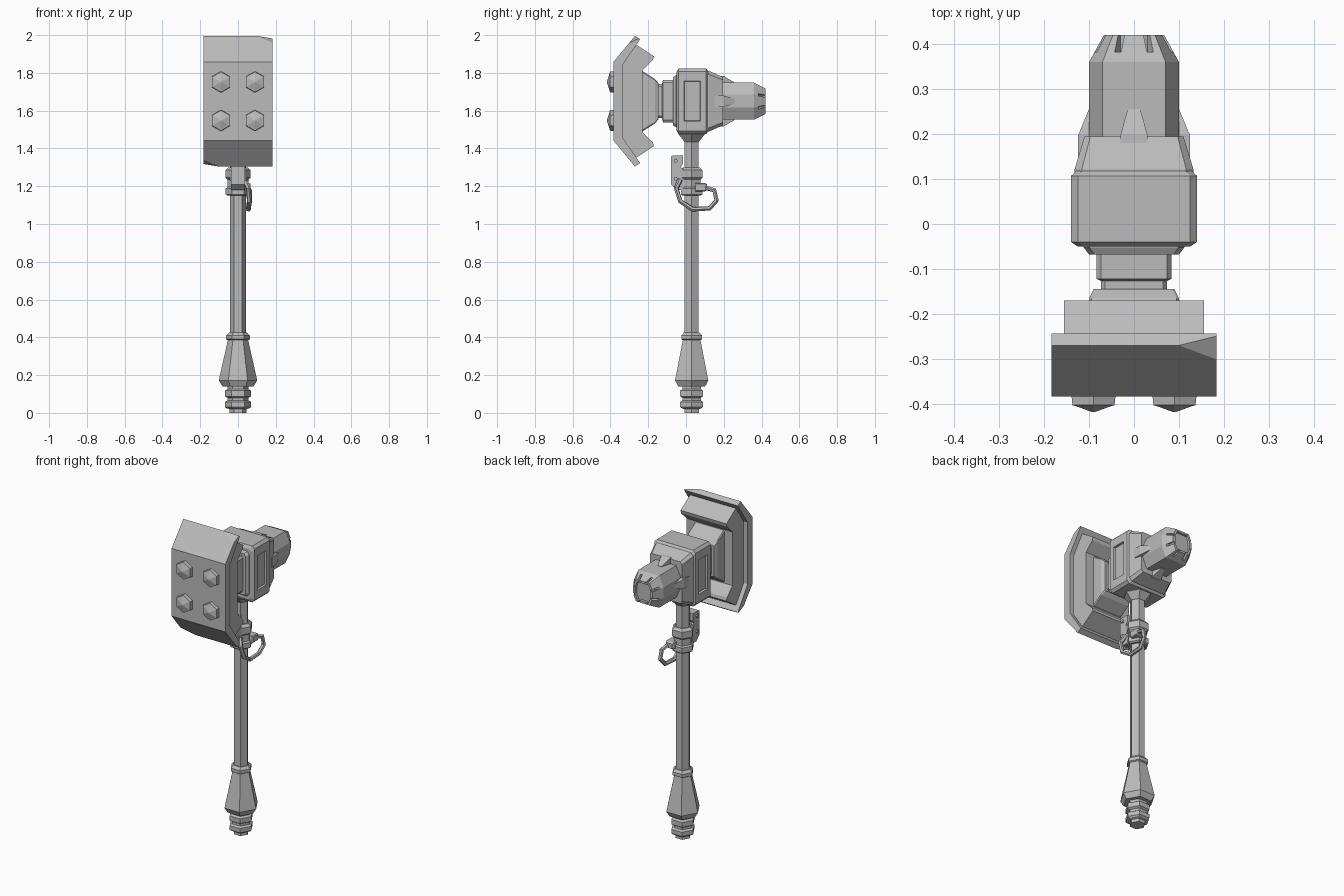
import bpy, bmesh
from math import cos, sin, pi
from mathutils import Vector, Matrix

cube = bpy.data.objects.get("Cube")
if cube:
    bpy.data.objects.remove(cube, do_unlink=True)

mat = bpy.data.materials.new("steel_grey")
mat.use_nodes = True
GREY = (0.5, 0.5, 0.5, 1)
mat.diffuse_color = GREY
mat.node_tree.nodes["Principled BSDF"].inputs["Base Color"].default_value = GREY

HEAD_Z = 1.65
SHAFT_Y = 0.03


def finish(name, bm):
    bmesh.ops.recalc_face_normals(bm, faces=bm.faces[:])
    mesh = bpy.data.meshes.new(name)
    bm.to_mesh(mesh)
    bm.free()
    mesh.materials.append(mat)
    ob = bpy.data.objects.new(name, mesh)
    bpy.context.collection.objects.link(ob)
    return ob


def ngon(n, turn=0):
    return [(cos(2 * pi * k / n + turn), sin(2 * pi * k / n + turn)) for k in range(n)]


def chamfered(c, d=None):
    """Unit square with its corners cut back by c across and d up."""
    a, b = 1 - c, 1 - (c if d is None else d)
    return [(1, -b), (1, b), (a, 1), (-a, 1), (-1, b), (-1, -b), (-a, -1), (a, -1)]


def loft(outline, stations, axis, origin):
    """Skin an outline scaled at each station (t, scale_u, scale_v)."""
    bm = bmesh.new()
    rings = []
    for t, su, sv in stations:
        ring = []
        for u, v in outline:
            p = (u * su, v * sv, t) if axis == "z" else (u * su, t, v * sv)
            ring.append(bm.verts.new(Vector(origin) + Vector(p)))
        rings.append(ring)
    n = len(outline)
    for a, b in zip(rings, rings[1:]):
        for i in range(n):
            bm.faces.new((a[i], a[(i + 1) % n], b[(i + 1) % n], b[i]))
    bm.faces.new(rings[0][::-1])
    bm.faces.new(rings[-1])
    bmesh.ops.recalc_face_normals(bm, faces=bm.faces[:])
    return bm


def slab(profile, half):
    """Extrude a (y, z) profile across x."""
    bm = bmesh.new()
    left = [bm.verts.new((-half, y, z)) for y, z in profile]
    right = [bm.verts.new((half, y, z)) for y, z in profile]
    n = len(profile)
    for i in range(n):
        j = (i + 1) % n
        bm.faces.new((left[i], left[j], right[j], right[i]))
    bm.faces.new(left[::-1])
    bm.faces.new(right)
    bmesh.ops.recalc_face_normals(bm, faces=bm.faces[:])
    return bm


def mirrored(upper):
    """Close a profile by mirroring heights about the head's centre."""
    return ([(y, HEAD_Z + h) for y, h in upper] +
            [(y, HEAD_Z - h) for y, h in reversed(upper)])


def turned(name, profile):
    stations = [(z, r, r) for z, r in profile]
    finish(name, loft(ngon(6), stations, "z", (0, SHAFT_Y, 0)))


# Handle: pommel, grip, shaft, collars
turned("pommel", [(0, .045), (.02, .045), (.025, .062), (.032, .07), (.058, .07), (.066, .056),
                  (.08, .056), (.088, .07), (.118, .07), (.126, .056), (.145, .056)])
turned("grip", [(.14, .082), (.172, .102), (.18, .1), (.385, .054), (.39, .063),
                (.41, .063), (.425, .048)])
turned("shaft", [(.4, .043), (1.5, .043)])
turned("lower_collar", [(1.15, .055), (1.157, .065), (1.188, .065), (1.195, .055),
                        (1.235, .055), (1.245, .066), (1.285, .066), (1.3, .05)])
turned("head_socket", [(1.435, .044), (1.475, .08), (1.5, .08)])

# Striking plate with two chipped corners
bm = slab(mirrored([(-.384, .208), (-.27, .346), (-.243, .328), (-.337, .19)]), .183)
chip = [Vector(p) for p in ((.1, -.27, .346), (.183, -.252, .331), (.183, -.3, .309))]
for s in (1, -1):
    a, b, c = [Vector((p.x * s, p.y, HEAD_Z + p.z * s)) for p in chip]
    normal = (b - a).cross(c - a).normalized()
    if normal.z * s < 0:
        normal = -normal
    cut = bmesh.ops.bisect_plane(bm, geom=bm.verts[:] + bm.edges[:] + bm.faces[:],
                                 plane_co=a, plane_no=normal, clear_outer=True)
    edges = [e for e in cut["geom_cut"] if isinstance(e, bmesh.types.BMEdge)]
    bmesh.ops.holes_fill(bm, edges=edges, sides=0)
finish("striking_plate", bm)

# Backing flanges behind the plate
finish("plate_backing", slab(mirrored([(-.34, .192), (-.262, .298), (-.17, .238),
                                       (-.175, .218), (-.23, .165)]), .156))

# Bolts
for i, x in enumerate((-.09, .09)):
    for j, h in enumerate((-.102, .102)):
        finish(f"bolt_{i}_{j}", loft(ngon(6, pi / 6), [(-.37, .058, .058), (-.403, .054, .054),
               (-.405, .045, .045), (-.418, .004, .004)], "y", (x, 0, HEAD_Z + h)))

# Stepped neck between plate and housing
head = (0, 0, HEAD_Z)
finish("neck_base", loft(chamfered(0.05), [(-.26, .1, .165), (-.23, .1, .16), (-.165, .1, .118),
                                           (-.145, .09, .095)], "y", head))
finish("neck", loft(chamfered(0.12), [(-.15, .073, .09), (-.127, .073, .09), (-.122, .083, .113),
                                      (-.065, .083, .113)], "y", head))
finish("neck_flange", loft(chamfered(0.12), [(-.068, .1, .128), (-.052, .112, .138),
                                             (-.03, .112, .138)], "y", head))

# Housing with a recessed window on each side
bm = loft(chamfered(.11, .09), [(-.05, .125, .155), (-.04, .14, .173), (.107, .14, .173),
                                (.118, .128, .16)], "y", head)
for face in [f for f in bm.faces if abs(f.normal.x) > .99]:
    bmesh.ops.inset_individual(bm, faces=[face], thickness=.042)
    for v in face.verts:
        v.co.z = HEAD_Z + (v.co.z - HEAD_Z) * .83
    bmesh.ops.inset_individual(bm, faces=[face], thickness=.004, depth=-.012)
finish("housing", bm)
finish("rear_cap", loft(chamfered(.12), [(.11, .132, .16), (.122, .132, .16), (.195, .11, .128)],
                        "y", head))

# Rear barrel, tapered tip with a recessed end and slots
bm = loft(chamfered(.3, .65), [(.15, .1, .098), (.36, .1, .098), (.42, .067, .068)], "y", head)
end = max(bm.faces, key=lambda f: f.calc_center_median().y)
bmesh.ops.inset_individual(bm, faces=[end], thickness=.016)
bmesh.ops.inset_individual(bm, faces=[end], thickness=.002, depth=-.012)
barrel = finish("barrel", bm)
bm = bmesh.new()
for k in range(8):
    spin = Matrix.Translation(head) @ Matrix.Rotation(k * pi / 4 + pi / 8, 4, "Y")
    box = spin @ Matrix.Translation((0, .42, .084)) @ Matrix.Diagonal((.013, .075, .044, 1))
    bmesh.ops.create_cube(bm, size=1, matrix=box)
cutter = finish("slot_cutter", bm)
cutter.hide_render = True
mod = barrel.modifiers.new("slots", "BOOLEAN")
mod.operation = "DIFFERENCE"
mod.solver = "EXACT"
mod.object = cutter
bpy.context.view_layer.objects.active = barrel
bpy.ops.object.modifier_apply(modifier=mod.name)
bpy.data.objects.remove(cutter, do_unlink=True)

# Four fins bracing the barrel
for k in range(4):
    lift = 1.08 if k % 2 == 0 else 1
    bm = bmesh.new()
    for y, w, r in ((.15, .03, .125), (.198, .03, .124), (.256, .014, .1)):
        for x in (-w, w):
            bm.verts.new((x, y, r * (lift if y < .25 else 1)))
            bm.verts.new((x, y, .06))
    bmesh.ops.convex_hull(bm, input=bm.verts[:])
    bm.transform(Matrix.Translation(head) @ Matrix.Rotation(k * pi / 2, 4, "Y"))
    finish(f"fin_{k}", bm)

# Clasp bracket with rivets, and the hanging ring
finish("clasp_bracket", slab([(-.08, 1.21), (-.08, 1.355), (-.072, 1.362), (-.015, 1.362),
                              (-.015, 1.32), (-.028, 1.3), (-.01, 1.29), (-.01, 1.18),
                              (-.05, 1.18)], .036))
for i, (y, z) in enumerate(((-.055, 1.335), (-.055, 1.24))):
    bm = bmesh.new()
    place = Matrix.Translation((0, y, z)) @ Matrix.Rotation(pi / 2, 4, "Y")
    bmesh.ops.create_cone(bm, cap_ends=True, segments=6, radius1=.011, radius2=.011,
                          depth=.088, matrix=place)
    finish(f"clasp_rivet_{i}", bm)
finish("ring_lug", loft(chamfered(.2), [(.05, .028, .022), (.1, .028, .022), (.112, .02, .015)],
                        "y", (.038, 0, 1.195)))

path = [(.035, -.03, 1.235), (.055, -.052, 1.19), (.06, -.03, 1.12), (.055, .035, 1.078),
        (.055, .125, 1.083), (.062, .162, 1.125), (.06, .15, 1.178), (.05, .085, 1.198)]
curve = bpy.data.curves.new("ring_path", "CURVE")
curve.dimensions = "3D"
curve.bevel_depth = .013
curve.bevel_resolution = 1
curve.use_fill_caps = True
spline = curve.splines.new("POLY")
spline.points.add(len(path) - 1)
for point, co in zip(spline.points, path):
    point.co = (*co, 1)
spline.use_smooth = False
curve.materials.append(mat)
ring = bpy.data.objects.new("hanging_ring", curve)
bpy.context.collection.objects.link(ring)
